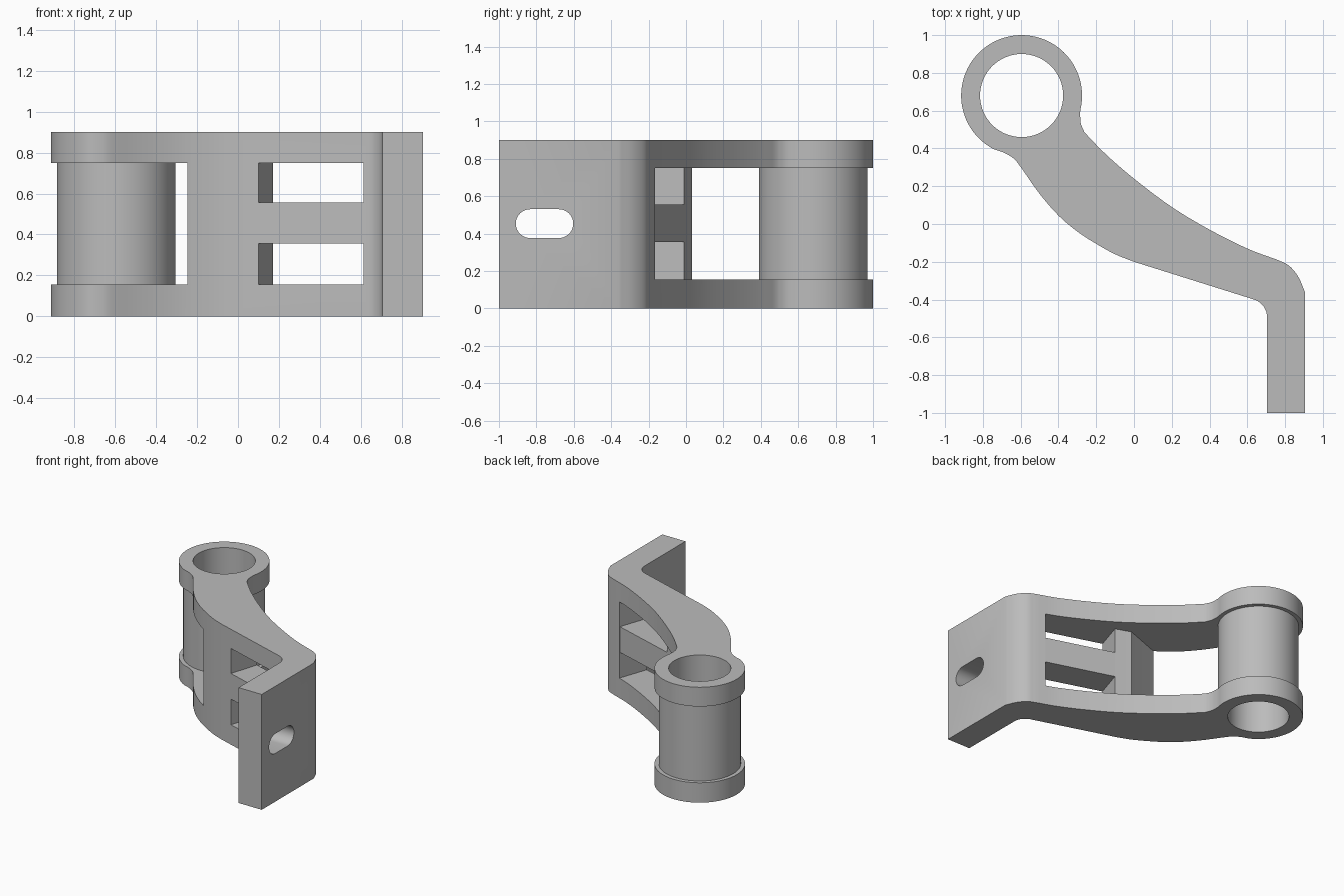
import bpy, bmesh, math
from mathutils import Vector

cube = bpy.data.objects.get("Cube")
if cube:
    bpy.data.objects.remove(cube)

HEIGHT = 0.9
LOW, HIGH = 0.155, 0.75          # inner faces of the two side plates
EYE = Vector((-0.595, 0.68))     # axis of the pivot eye

steel = bpy.data.materials.new("grey steel")
steel.use_nodes = True
GREY = (0.5, 0.5, 0.5, 1)
steel.diffuse_color = GREY
steel.node_tree.nodes["Principled BSDF"].inputs["Base Color"].default_value = GREY


def arc(center, radius, start, end, steps):
    """Points along an arc, angles in degrees."""
    angles = [math.radians(start + (end - start) * i / steps) for i in range(steps + 1)]
    return [Vector((center[0] + radius * math.cos(a), center[1] + radius * math.sin(a)))
            for a in angles]


def spline(points, steps=5):
    """Smooth curve through the points."""
    p = [Vector(q) for q in points]
    p = [2 * p[0] - p[1]] + p + [2 * p[-1] - p[-2]]
    out = []
    for a, b, c, d in zip(p, p[1:], p[2:], p[3:]):
        for i in range(steps):
            t = i / steps
            out.append(0.5 * (2 * b + (c - a) * t + (2 * a - 5 * b + 4 * c - d) * t * t
                              + (3 * b - a - 3 * c + d) * t ** 3))
    return out + [p[-2]]


def prism(name, outline, start, end, along_x=False):
    """Extrude an outline along z, or a (y, z) outline along x."""
    bm = bmesh.new()
    place = (lambda p: (start, p[0], p[1])) if along_x else (lambda p: (p[0], p[1], start))
    face = bm.faces.new([bm.verts.new(place(p)) for p in outline])
    grown = bmesh.ops.extrude_face_region(bm, geom=[face])["geom"]
    shift = Vector((end - start, 0, 0)) if along_x else Vector((0, 0, end - start))
    bmesh.ops.translate(bm, vec=shift, verts=[v for v in grown if isinstance(v, bmesh.types.BMVert)])
    bmesh.ops.recalc_face_normals(bm, faces=bm.faces)
    mesh = bpy.data.meshes.new(name)
    bm.to_mesh(mesh)
    bm.free()
    mesh.materials.append(steel)
    obj = bpy.data.objects.new(name, mesh)
    bpy.context.collection.objects.link(obj)
    return obj


def combine(body, tool, operation):
    """Apply a boolean and drop the tool."""
    bpy.context.view_layer.objects.active = body
    mod = body.modifiers.new("combine", "BOOLEAN")
    mod.object, mod.operation, mod.solver = tool, operation, "EXACT"
    bpy.ops.object.modifier_apply(modifier=mod.name)
    bpy.data.objects.remove(tool)


# Arm outline: mounting flange, curved back edge, eye, curved front edge, inner bend
back_bend = spline([(0.905, -0.36), (0.87, -0.28), (0.82, -0.22), (0.76, -0.19)])
back_edge = spline([(0.76, -0.19), (0.6, -0.13), (0.4, -0.03), (0.2, 0.09),
                    (0, 0.24), (-0.15, 0.37), (-0.262, 0.485)])
back_neck = spline([(-0.262, 0.485), (-0.282, 0.535), (-0.285, 0.602)], 4)
eye_rim = arc(EYE, 0.32, -14, 243, 60)
front_neck = spline([eye_rim[-1], (-0.69, 0.378), (-0.635, 0.345), (-0.595, 0.295)], 4)
front_edge = spline([(-0.595, 0.295), (-0.5, 0.16), (-0.4, 0.045), (-0.3, -0.04),
                     (-0.2, -0.105), (-0.1, -0.16), (0, -0.2)])
inner_bend = arc((0.605, -0.495), 0.1, 72, 0, 8)
outline = ([Vector((0.705, -1)), Vector((0.905, -1))] + back_bend[:-1] + back_edge[:-1]
           + back_neck[:-1] + eye_rim[:-1] + front_neck[:-1] + front_edge + inner_bend)
bracket = prism("bracket_arm", outline, 0, HEIGHT)

# Open pocket between the side plates, leaving the post and rib
pocket = [(0.69, -0.17), (0.72, 0.1), (0.3, 1.2), (-1.2, 1.2), (-1.2, -0.12),
          (-0.35, -0.11), (-0.24, -0.075), (0.05, 0.033), (0.17, -0.01)]
combine(bracket, prism("pocket_cutter", pocket, LOW, HIGH), "DIFFERENCE")

# Two windows above and below the middle rib
window = [(0.07, -0.331), (0.58, -0.486), (0.72, -0.084), (0.2, 0.086)]
for low, high in ((LOW, 0.355), (0.555, HIGH)):
    combine(bracket, prism("window_cutter", window, low, high), "DIFFERENCE")

# Bushing tube between the plates, then the bore through everything
tube = arc(EYE, 0.29, 0, 360, 64)[:-1]
combine(bracket, prism("bushing_tube", tube, 0.1, 0.8), "UNION")
bore = arc(EYE, 0.22, 0, 360, 64)[:-1]
combine(bracket, prism("bore_cutter", bore, -0.1, 1), "DIFFERENCE")

# Rounded adjustment slot in the flange
slot = arc((-0.68, 0.453), 0.077, -90, 90, 16) + arc((-0.833, 0.453), 0.077, 90, 270, 16)
combine(bracket, prism("slot_cutter", slot, 0.6, 1, along_x=True), "DIFFERENCE")

bpy.ops.object.select_all(action="DESELECT")
bracket.select_set(True)
bpy.context.view_layer.objects.active = bracket
bpy.ops.object.shade_smooth_by_angle(angle=math.radians(30))
